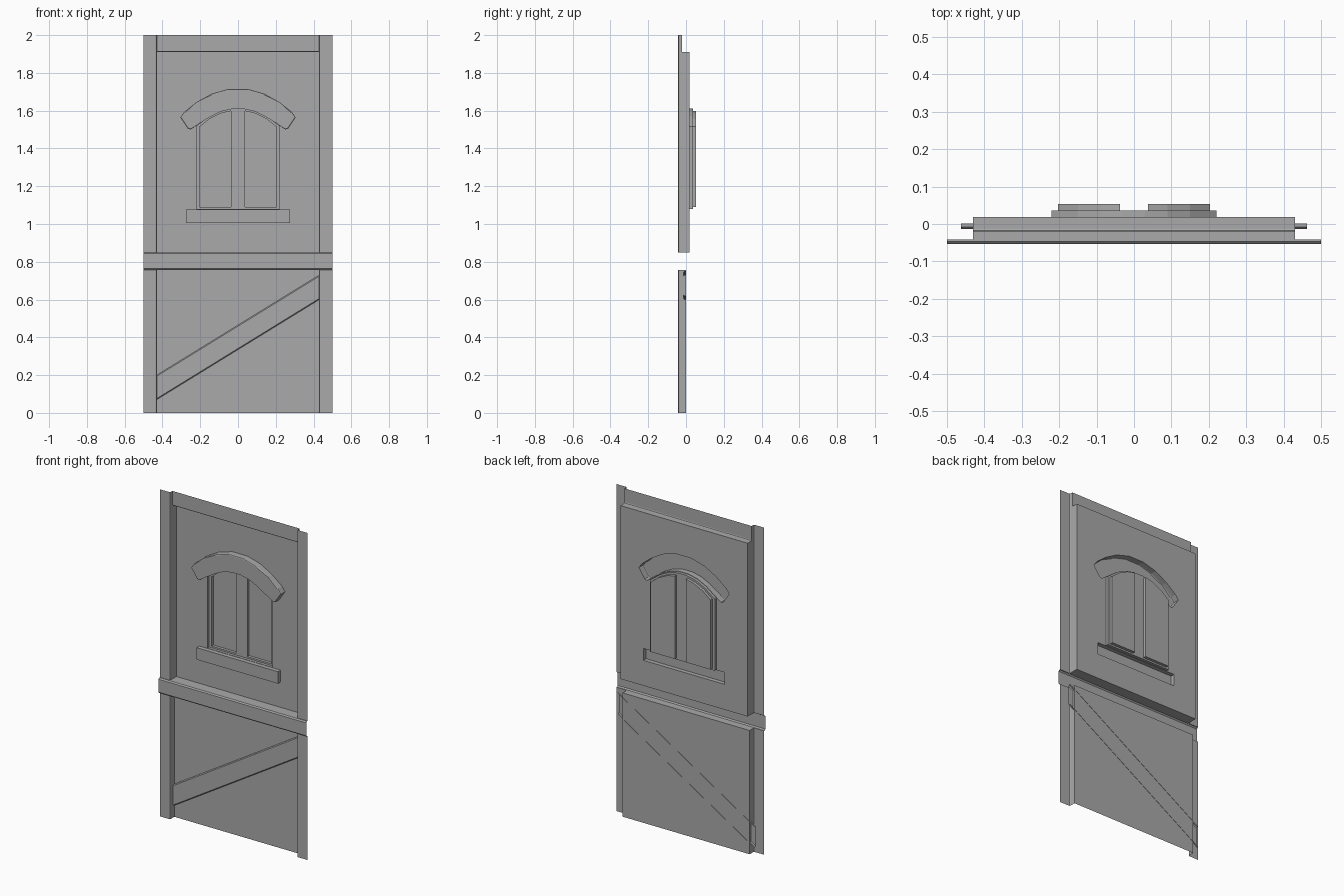
import bpy
import bmesh
from mathutils import Vector

cube = bpy.data.objects.get("Cube")
if cube:
    bpy.data.objects.remove(cube)

grey = bpy.data.materials.new("plain grey")
grey.use_nodes = True
colour = (0.4, 0.4, 0.4, 1)
grey.diffuse_color = colour
grey.node_tree.nodes["Principled BSDF"].inputs["Base Color"].default_value = colour

# Depths of the main layers, front to back
RAIL, POST, PANEL, FRAME, PANE = -0.054, -0.042, 0.019, 0.036, 0.054
LOW_PANEL = -0.001
EDGE = 0.43      # half width between the posts
ROUND = 0.007    # edge rounding


def finish(bm, name):
    """Face the open shell to the front and make it an object."""
    bmesh.ops.recalc_face_normals(bm, faces=bm.faces)
    if sum(f.normal.y * f.calc_area() for f in bm.faces) > 0:
        bmesh.ops.reverse_faces(bm, faces=bm.faces)
    mesh = bpy.data.meshes.new(name)
    bm.to_mesh(mesh)
    bm.free()
    mesh.materials.append(grey)
    obj = bpy.data.objects.new(name, mesh)
    bpy.context.collection.objects.link(obj)
    return obj


def strip(name, profile, start, travel):
    """Sweep an open profile in a straight line, with open ends."""
    bm = bmesh.new()
    a = [bm.verts.new(Vector(p) + Vector(start)) for p in profile]
    b = [bm.verts.new(v.co + Vector(travel)) for v in a]
    for i in range(len(a) - 1):
        bm.faces.new((a[i], a[i + 1], b[i + 1], b[i]))
    return finish(bm, name)


def loop(bm, outline, y):
    verts = [bm.verts.new((x, y, z)) for x, z in outline]
    edges = [bm.edges.new((v, verts[i - 1])) for i, v in enumerate(verts)]
    return verts, edges


def shell(name, outline, back, front, holes=(), rounding=0):
    """Flat cap with optional holes, joined by walls to another depth."""
    bm = bmesh.new()
    cap, edges = loop(bm, outline, front)
    if holes:
        for hole in holes:
            edges += loop(bm, hole, front)[1]
        bmesh.ops.triangle_fill(bm, edges=edges, use_beauty=True, normal=(0, -1, 0))
        bmesh.ops.dissolve_limit(bm, angle_limit=0.01, verts=[], edges=[])
    else:
        bm.faces.new(cap)
    if back != front:
        rim = loop(bm, outline, back)[0]
        for i in range(len(cap)):
            bm.faces.new((cap[i - 1], cap[i], rim[i], rim[i - 1]))
    if rounding:
        bmesh.ops.bevel(bm, geom=edges, offset=rounding, segments=2,
                        profile=0.5, affect='EDGES')
    return finish(bm, name)


def rect(x0, x1, z0, z1):
    return [(x0, z0), (x1, z0), (x1, z1), (x0, z1)]


def mirrored(half):
    """Close a right-hand chain of points with its mirror image."""
    return half + [(-x, z) for x, z in reversed(half)]


# Posts, with a rounded inner edge and a return to each panel
for side, label in ((-1, "right"), (1, "left")):
    for part, z0, z1, back in (("lower", 0, 0.757, LOW_PANEL),
                               ("upper", 0.85, 1.91, PANEL),
                               ("top", 1.91, 2, -0.02)):
        profile = [(side * x, y, 0) for x, y in (
            (0.5, POST), (EDGE + ROUND, POST), (EDGE + 0.002, POST + 0.002),
            (EDGE, POST + ROUND), (EDGE, back))]
        strip(f"{label}_{part}_post", profile, (0, 0, z0), (0, 0, z1 - z0))

# Top rail
strip("top_rail", [(0, -0.02, 2), (0, -0.02, 1.917), (0, -0.018, 1.912),
                   (0, -0.013, 1.91), (0, PANEL, 1.91)],
      (-EDGE, 0, 0), (2 * EDGE, 0, 0))

# Middle rail: a deep centre span and shallow ends lapping the posts
for label, x0, x1, top_back, low_back in (
        ("centre", -EDGE, EDGE, PANEL, LOW_PANEL),
        ("right", -0.5, -EDGE, POST, POST),
        ("left", EDGE, 0.5, POST, POST)):
    profile = [(0, top_back, 0.85), (0, RAIL + ROUND, 0.85), (0, RAIL, 0.85 - ROUND),
               (0, RAIL, 0.757 + ROUND), (0, RAIL + ROUND, 0.757), (0, low_back, 0.757)]
    strip(f"middle_rail_{label}", profile, (x0, 0, 0), (x1 - x0, 0, 0))

# Lower panel and its diagonal brace
shell("lower_panel", rect(-EDGE, EDGE, 0, 0.757), LOW_PANEL, LOW_PANEL)
low, high, face = 0.05, 0.18, -0.013
strip("diagonal_brace", [(0, 0.001, low), (0, face + 0.005, low), (0, face, low + 0.006),
                         (0, face, high - 0.006), (0, face + 0.005, high), (0, 0.001, high)],
      (-0.463, 0, 0), (0.926, 0, 0.57))

# Outlines of the window parts
hood = mirrored([(0.05, 1.715), (0.14, 1.69), (0.22, 1.645), (0.285, 1.593),
                 (0.305, 1.565), (0.265, 1.505), (0.25, 1.5), (0.205, 1.532),
                 (0.15, 1.573), (0.09, 1.602), (0.03, 1.615)])
sill = rect(-0.275, 0.275, 1.005, 1.078)
frame = mirrored([(0.03, 1.612), (0.09, 1.599), (0.15, 1.57), (0.203, 1.53),
                  (0.22, 1.517), (0.22, 1.08)])
pane = [(0.038, 1.09), (0.203, 1.09), (0.203, 1.515), (0.15, 1.557),
        (0.09, 1.586), (0.038, 1.598)]
panes = [pane, [(-x, z) for x, z in pane]]

# Upper panel with the window parts pressed out of it
shell("upper_panel", rect(-EDGE, EDGE, 0.85, 1.91), PANEL, PANEL, [hood, sill, frame])
shell("window_hood", hood, PANEL, -0.02, rounding=0.006)
shell("window_sill", sill, PANEL, -0.007)
shell("window_frame", frame, PANEL, FRAME, panes)
for label, outline in zip(("left", "right"), panes):
    shell(f"{label}_window_pane", outline, FRAME, PANE)
